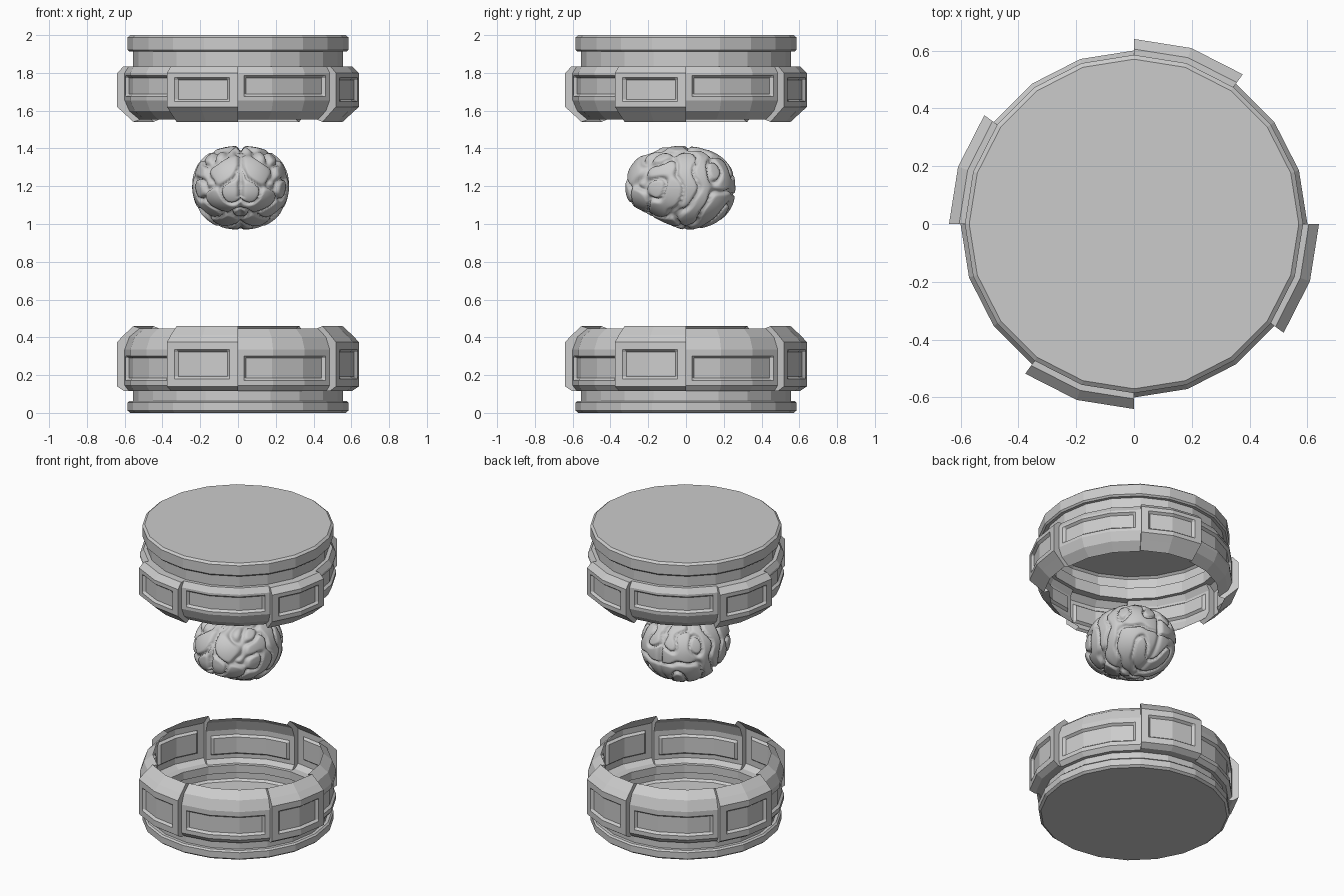
import bpy, bmesh, random
from math import cos, sin, pi, radians, exp
from mathutils import Vector

if "Cube" in bpy.data.objects:
    bpy.data.objects.remove(bpy.data.objects["Cube"])

SEG = 18.0                                   # 20-sided rings


def on_polygon(deg, r, z):
    """Point on the 20-gon of corner radius r at the given angle."""
    k = radians(deg % SEG - SEG / 2)
    d = r * cos(radians(SEG / 2)) / cos(k)
    return Vector((d * cos(radians(deg)), d * sin(radians(deg)), z))


def finish(bm, name):
    bmesh.ops.remove_doubles(bm, verts=bm.verts, dist=1e-4)
    bmesh.ops.recalc_face_normals(bm, faces=bm.faces)
    mesh = bpy.data.meshes.new(name)
    bm.to_mesh(mesh)
    bm.free()
    obj = bpy.data.objects.new(name, mesh)
    bpy.context.collection.objects.link(obj)
    return obj


def panel_profile(foot, shoulder_r, start, body_r, lo, p0, p1, hi, lip):
    """Profile up one sector; the last flag marks rows inside the recess."""
    b = 0.012
    pts = [(r, z, 0) for r, z in foot]
    pts += [(shoulder_r, start, 0), (body_r, lo, 0), (body_r, p0, 0),
            (body_r, p0 + b, 1), (body_r, p1 - b, 1), (body_r, p1, 0),
            (body_r, hi, 0)]
    return pts + [(r, z, 0) for r, z in lip]


def canister_end(name, rim, neck, flat, raised, flip):
    foot = [(0.57, 0), (0.585, 0.012), (0.585, rim - 0.01), (0.575, rim),
            (0.555, rim), (0.555, neck)]
    flat_prof = panel_profile(foot, 0.578, neck, 0.6, *flat,
                              [(0.575, 0.402), (0.52, 0.448)])
    high_prof = panel_profile(foot, 0.605, neck, 0.64, *raised,
                              [(0.605, 0.412), (0.553, 0.46)])
    # columns: (angle, profile, inside recess)
    columns = []
    for q in range(4):
        a = q * 90
        for prof, s, e, m in ((flat_prof, a, a + 54, 3), (high_prof, a + 54, a + 90, 4)):
            mids = [k for k in range(s + 18, e, 18)]
            columns += [(s, prof, 0), (s + m, prof, 0), (s + m + 1.2, prof, 1)]
            columns += [(k, prof, 1) for k in mids]
            columns += [(e - m - 1.2, prof, 1), (e - m, prof, 0), (e, prof, 0)]
    bm = bmesh.new()
    grid = []
    for deg, prof, inside in columns:
        grid.append([bm.verts.new(on_polygon(deg, r - 0.016 * inside * rec,
                                             2 - z if flip else z))
                     for r, z, rec in prof])
    n = len(grid)
    for i in range(n):
        c, d = grid[i], grid[(i + 1) % n]
        for j in range(len(c) - 1):
            if (c[j].co - d[j].co).length < 1e-5 and (c[j + 1].co - d[j + 1].co).length < 1e-5:
                continue                     # shared rim, no step wall here
            bm.faces.new((c[j], d[j], d[j + 1], c[j + 1]))
    # closed end disc
    corners = [c[0] for c, col in zip(grid, columns)]
    loop = [v for i, v in enumerate(corners) if (v.co - corners[i - 1].co).length > 1e-5]
    bm.faces.new(loop)
    return finish(bm, name)


# lower and upper hollow ends
canister_end("lower_housing", 0.064, 0.117,
             (0.145, 0.172, 0.302, 0.335), (0.14, 0.18, 0.335, 0.375), False)
canister_end("upper_housing", 0.088, 0.165,
             (0.20, 0.215, 0.325, 0.345), (0.20, 0.225, 0.352, 0.38), True)

# folded brain: boxy ellipsoid with grooves along a wave field's zero lines
random.seed(11)
waves = []
for _ in range(14):
    d = Vector([random.gauss(0, 1) for _ in range(3)]).normalized()
    waves.append((d * (2 * pi / 0.145), random.uniform(0, 2 * pi)))


def groove(p):
    q = Vector((abs(p.x), p.y, p.z))
    f = sum(sin(k.dot(q) + ph) for k, ph in waves) / 2.65
    fold = exp(-(f / 0.3) ** 2)
    split = exp(-(p.x / 0.014) ** 2) * (1 if p.z > -0.05 else 0.4)
    return max(fold, split)


bm = bmesh.new()
bmesh.ops.create_icosphere(bm, subdivisions=6, radius=1)
for v in bm.verts:
    u = v.co.normalized()
    e = 2.35
    s = (abs(u.x) ** e + abs(u.y) ** e + abs(u.z) ** e) ** (-1 / e)
    p = Vector((u.x * s * 0.257, u.y * s * 0.292, u.z * s * 0.223))
    if p.z < 0:                              # underside rises toward the front
        p.z *= 1 - 0.3 * min(1, max(0, (0.02 - p.y) / 0.2))
        p.x *= 1 + 0.35 * p.z
    p.x *= 1 - 0.12 * max(0, -p.y / 0.29)    # narrower frontal lobes
    p -= u * 0.026 * groove(p)
    v.co = p + Vector((0.014, -0.03, 1.19))
for f in bm.faces:
    f.smooth = True
finish(bm, "brain")
